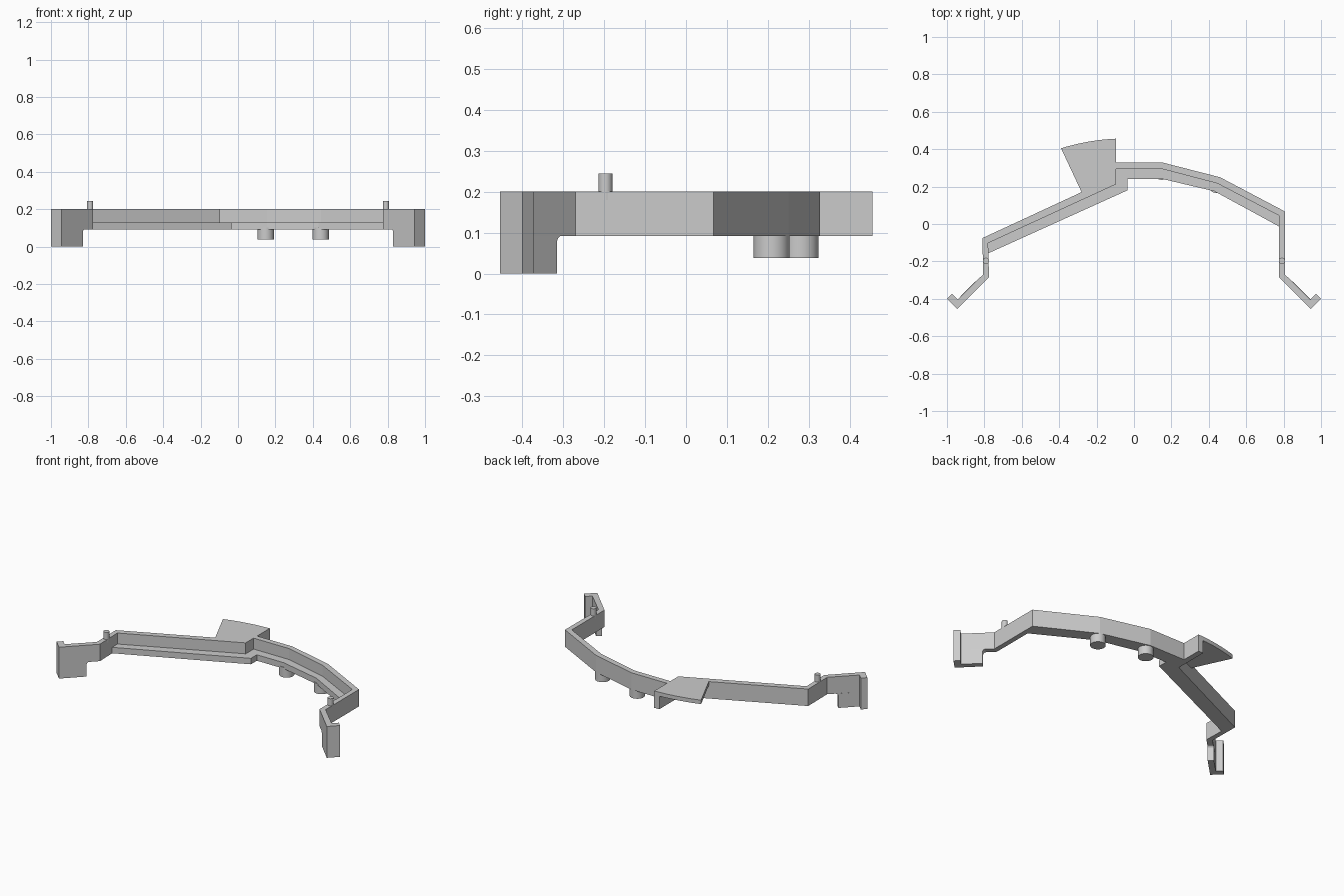
import bpy, bmesh, math
from mathutils import Vector

if "Cube" in bpy.data.objects:
    bpy.data.objects.remove(bpy.data.objects["Cube"])

grey = bpy.data.materials.new("plain grey")
grey.use_nodes = True
grey.diffuse_color = (0.6, 0.6, 0.6, 1)
grey.node_tree.nodes["Principled BSDF"].inputs["Base Color"].default_value = (0.6, 0.6, 0.6, 1)

BASE, LEDGE, TOP = 0.092, 0.13, 0.2


def prism(name, points, sweep):
    """Solid made by sweeping a flat outline along a vector."""
    bm = bmesh.new()
    face = bm.faces.new([bm.verts.new(p) for p in points])
    moved = bmesh.ops.extrude_face_region(bm, geom=[face])["geom"]
    bmesh.ops.translate(bm, vec=sweep, verts=[g for g in moved if isinstance(g, bmesh.types.BMVert)])
    bmesh.ops.recalc_face_normals(bm, faces=bm.faces)
    mesh = bpy.data.meshes.new(name)
    bm.to_mesh(mesh)
    bm.free()
    mesh.materials.append(grey)
    obj = bpy.data.objects.new(name, mesh)
    bpy.context.collection.objects.link(obj)
    return obj


def slab(name, plan, low, high):
    return prism(name, [(x, y, low) for x, y in plan], Vector((0, 0, high - low)))


def peg(name, x, y, radius, low, high):
    bpy.ops.mesh.primitive_cylinder_add(vertices=32, radius=radius, depth=high - low,
                                        location=(x, y, (low + high) / 2))
    obj = bpy.context.object
    obj.name = name
    obj.data.materials.append(grey)
    bpy.ops.object.shade_smooth_by_angle(angle=math.radians(30))


def mirrored(points):
    return [(-x, y) for x, y in points]


def arc_y(x):
    return 0.457 - 0.45 * (x + 0.05) ** 2


# Plan outlines: arm with hooked end, and the wall's outer and inner lines
hook = [(0.9425, -0.4025), (0.9725, -0.3725), (1.0, -0.4), (0.945, -0.455)]
arm = [(0.807, -0.27)] + hook + [(0.775, -0.285)]
outer = [(-0.81, -0.075), (-0.13, 0.24), (-0.13, arc_y(-0.13)), (-0.095, arc_y(-0.095)),
         (-0.095, 0.328), (0.155, 0.328), (0.46, 0.25), (0.807, 0.067)]
inner = [(0.775, 0.045), (0.445, 0.217), (0.155, 0.293), (-0.095, 0.293),
         (-0.095, 0.213), (-0.78, -0.102)]
ledge_edge = [(-0.78, -0.157), (-0.035, 0.18), (-0.035, 0.24), (0.155, 0.24),
              (0.43, 0.175), (0.775, -0.013)]

# Main wall, including both arms, the step and the rib under the fan plate
slab("wall", outer + arm + inner + mirrored(arm)[::-1], BASE, TOP)
slab("inner_ledge", inner + ledge_edge, BASE, LEDGE)

# Fan shaped plate behind the wall
fan_arc = [(x, arc_y(x)) for x in (-0.39 + 0.26 * i / 8 for i in range(9))]
slab("fan_plate", fan_arc + [(-0.13, 0.24), (-0.28, 0.17)], TOP - 0.025, TOP)

# Feet below the arm ends, with a rounded inside corner
for side, sign in (("left", 1), ("right", -1)):
    foot = [(0.855, -0.315)] + hook + [(0.83, -0.34)]
    slab(side + "_foot", foot if sign > 0 else mirrored(foot), 0, BASE)
    r = 0.016
    curve = [(r - r * math.sin(a), BASE - r + r * math.cos(a))
             for a in (math.radians(90 - 15 * i) for i in range(7))]
    profile = [(0, BASE)] + curve
    k = math.sqrt(0.5)
    prism(side + "_foot_fillet",
          [(sign * (0.83 - s * k), -0.34 + s * k, z) for s, z in profile],
          Vector((sign * 0.025, 0.025, 0)))
    peg(side + "_arm_pin", sign * 0.791, -0.197, 0.017, TOP - 0.02, 0.245)

# Round pegs below the curved wall
peg("inner_peg", 0.148, 0.28, 0.044, 0.038, BASE + 0.01)
peg("outer_peg", 0.442, 0.209, 0.044, 0.038, BASE + 0.01)
